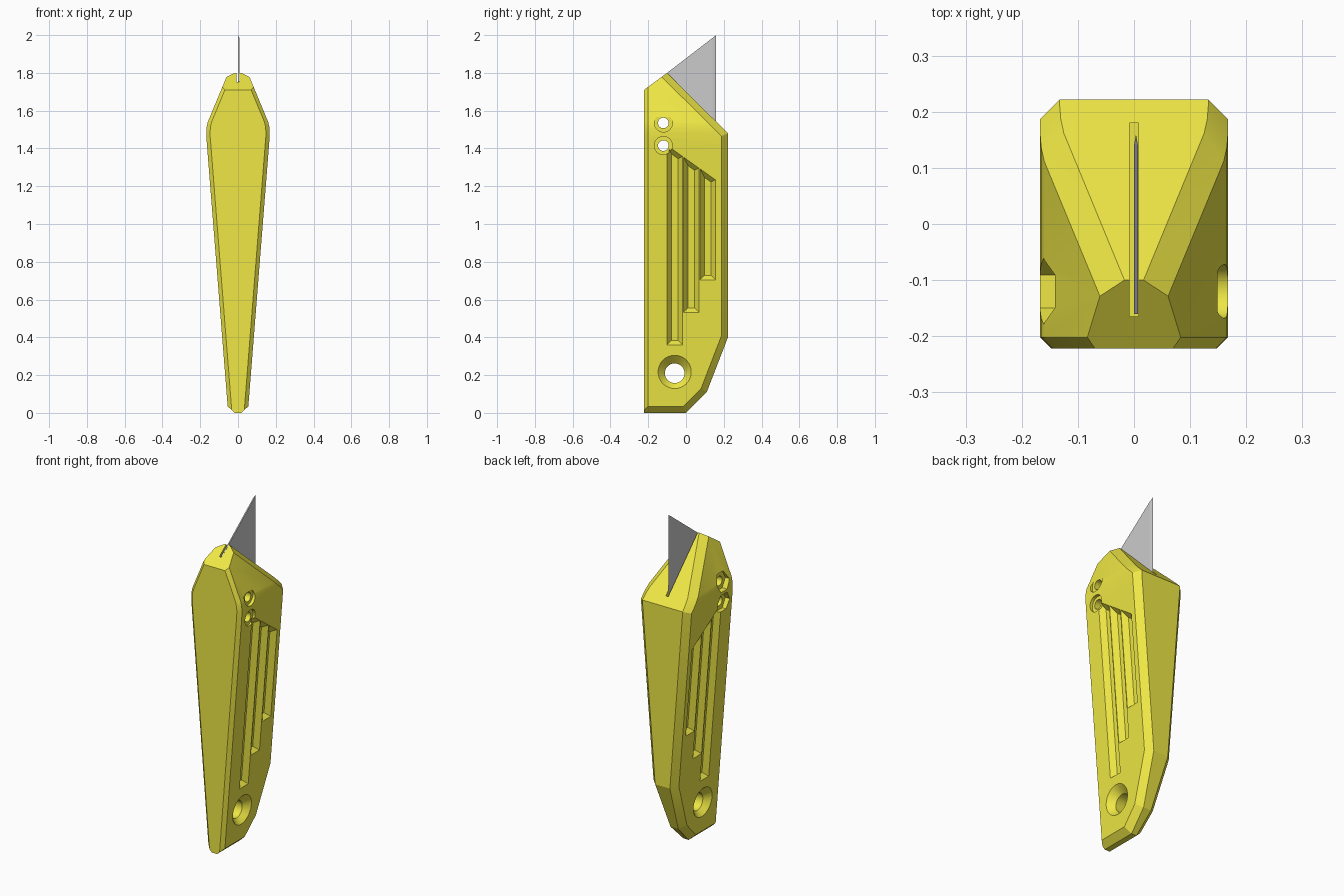
import bpy, bmesh, math
from mathutils import Vector

if "Cube" in bpy.data.objects:
    bpy.data.objects.remove(bpy.data.objects["Cube"])

# Side outline (y, z) counter-clockwise, chamfer size of the edge that starts at each point
OUTLINE = [(-.222, 0), (0, 0), (.11, .11), (.222, .40), (.222, 1.48), (-.10, 1.80), (-.222, 1.71)]
CHAMFER = [.035, .035, .035, .035, .035, 0, .02]
# Half width by height: taper, small rounded shoulder, nose
WIDTH = [(0, .052), (1.42, .1645), (1.46, .167), (1.49, .1675), (1.515, .1655), (1.54, .160), (1.80, .052)]

edges = []
for i, p in enumerate(OUTLINE):
    a, b = Vector(p), Vector(OUTLINE[(i + 1) % len(OUTLINE)])
    d = (b - a).normalized()
    edges.append((a, Vector((-d.y, d.x)), CHAMFER[i]))


def width(z):
    for (z0, w0), (z1, w1) in zip(WIDTH, WIDTH[1:]):
        if z <= z1 or z1 == 1.80:
            return w0 + (w1 - w0) * (z - z0) / (z1 - z0)


def half_depth(p):
    cut = max(c - n.dot(p - a) for a, n, c in edges if c)
    return width(p.y) - max(0, cut)


def inset_corner(i):
    (a, n, c), (b, m, e) = edges[i - 1], edges[i]
    u, v = n.dot(a) + c, m.dot(b) + e
    det = n.x * m.y - n.y * m.x
    return Vector(((u * m.y - n.y * v) / det, (n.x * v - u * m.x) / det))


def with_breaks(ring):
    pts = []
    for a, b in zip(ring, ring[1:] + ring[:1]):
        pts.append(a)
        for z, _ in WIDTH:
            if min(a.y, b.y) + 1e-4 < z < max(a.y, b.y) - 1e-4:
                pts.append(a.lerp(b, (z - a.y) / (b.y - a.y)))
    return pts


def finish(bm, name):
    bmesh.ops.recalc_face_normals(bm, faces=bm.faces)
    me = bpy.data.meshes.new(name)
    bm.to_mesh(me)
    bm.free()
    ob = bpy.data.objects.new(name, me)
    bpy.context.collection.objects.link(ob)
    return ob


def loft(name, rings):
    bm = bmesh.new()
    vs = [[bm.verts.new(p) for p in r] for r in rings]
    for r, s in zip(vs, vs[1:]):
        for i in range(len(r)):
            j = (i + 1) % len(r)
            bm.faces.new((r[i], r[j], s[j], s[i]))
    bm.faces.new(vs[0])
    bm.faces.new(vs[-1])
    return finish(bm, name)


def lathe_x(y, z, stations, n=32):
    """Round or n-sided solid along x from (x, radius) stations."""
    return loft("cutter", [[(x, y + r * math.cos(k * math.tau / n), z + r * math.sin(k * math.tau / n))
                            for k in range(n)] for x, r in stations])


def cut(target, cutter):
    mod = target.modifiers.new("cut", 'BOOLEAN')
    mod.operation, mod.solver, mod.object = 'DIFFERENCE', 'EXACT', cutter
    bpy.context.view_layer.objects.active = target
    bpy.ops.object.modifier_apply(modifier=mod.name)
    bpy.data.objects.remove(cutter)


# Handle: chamfered convex shell
points = with_breaks([Vector(p) for p in OUTLINE]) + with_breaks([inset_corner(i) for i in range(len(OUTLINE))])
points.append(Vector((-.222, .015)))
bm = bmesh.new()
for p in points:
    for s in (1, -1):
        bm.verts.new((s * half_depth(p), p.x, p.y))
bmesh.ops.remove_doubles(bm, verts=bm.verts, dist=1e-4)
hull = bmesh.ops.convex_hull(bm, input=bm.verts)
bmesh.ops.delete(bm, geom=[v for v in bm.verts if not v.link_faces], context='VERTS')
bmesh.ops.dissolve_limit(bm, angle_limit=math.radians(.8), verts=bm.verts, edges=bm.edges)
handle = finish(bm, "handle")

# Blade with a ground cutting edge
def blade_ring(x, back):
    return [(x, -.16, 1.30), (x, back, 1.30), (x, back, 1.877 + .769 * back), (x, -.16, 1.754)]

blade = loft("blade", [blade_ring(0, .14), blade_ring(.0035, .16), blade_ring(.007, .14)])

# Blade slot
cut(handle, loft("cutter", [[(x, -.165, 1.28), (x, .18, 1.28), (x, .18, 1.9), (x, -.165, 1.9)]
                            for x in (-.008, .008)]))

# Grip grooves on both sides, following the taper
def groove_ring(side, y0, y1, zb, inset, depth):
    a, b = y0 + inset, y1 - inset
    top = lambda y: 1.345 - .71 * y - inset * 1.2
    return [(side * (.052 + .0792 * z - depth), y, z)
            for y, z in ((a, zb + inset), (b, zb + inset), (b, top(b)), (a, top(a)))]

for side in (1, -1):
    for k in range(3):
        y0, zb = -.10 + .087 * k, .36 + .172 * k
        cut(handle, loft("cutter", [groove_ring(side, y0, y0 + .082, zb, -.002, -.003),
                                    groove_ring(side, y0, y0 + .082, zb, .024, .03)]))

# Bolt holes: round recess on the right, hexagonal recess on the left
for z in (1.415, 1.535):
    cut(handle, lathe_x(-.12, z, [(-.3, .028), (.3, .028)]))
    cut(blade, lathe_x(-.12, z, [(-.1, .028), (.1, .028)]))
    cut(handle, lathe_x(-.12, z, [(.149, .048), (.3, .048)]))
    cut(handle, lathe_x(-.12, z, [(-.3, .059), (-.135, .059)], 6))

# Countersunk hanging hole
cut(handle, lathe_x(-.06, .21, [(-.11, .129), (-.033, .052), (.033, .052), (.11, .129)]))

# Shading and colour
yellow = bpy.data.materials.new("yellow")
yellow.diffuse_color = (.86, .80, .06, 1)
yellow.use_nodes = True
yellow.node_tree.nodes["Principled BSDF"].inputs["Base Color"].default_value = yellow.diffuse_color
handle.data.materials.clear()
handle.data.materials.append(yellow)
bpy.ops.object.select_all(action='DESELECT')
handle.select_set(True)
bpy.context.view_layer.objects.active = handle
bpy.ops.object.shade_smooth_by_angle(angle=math.radians(15))
